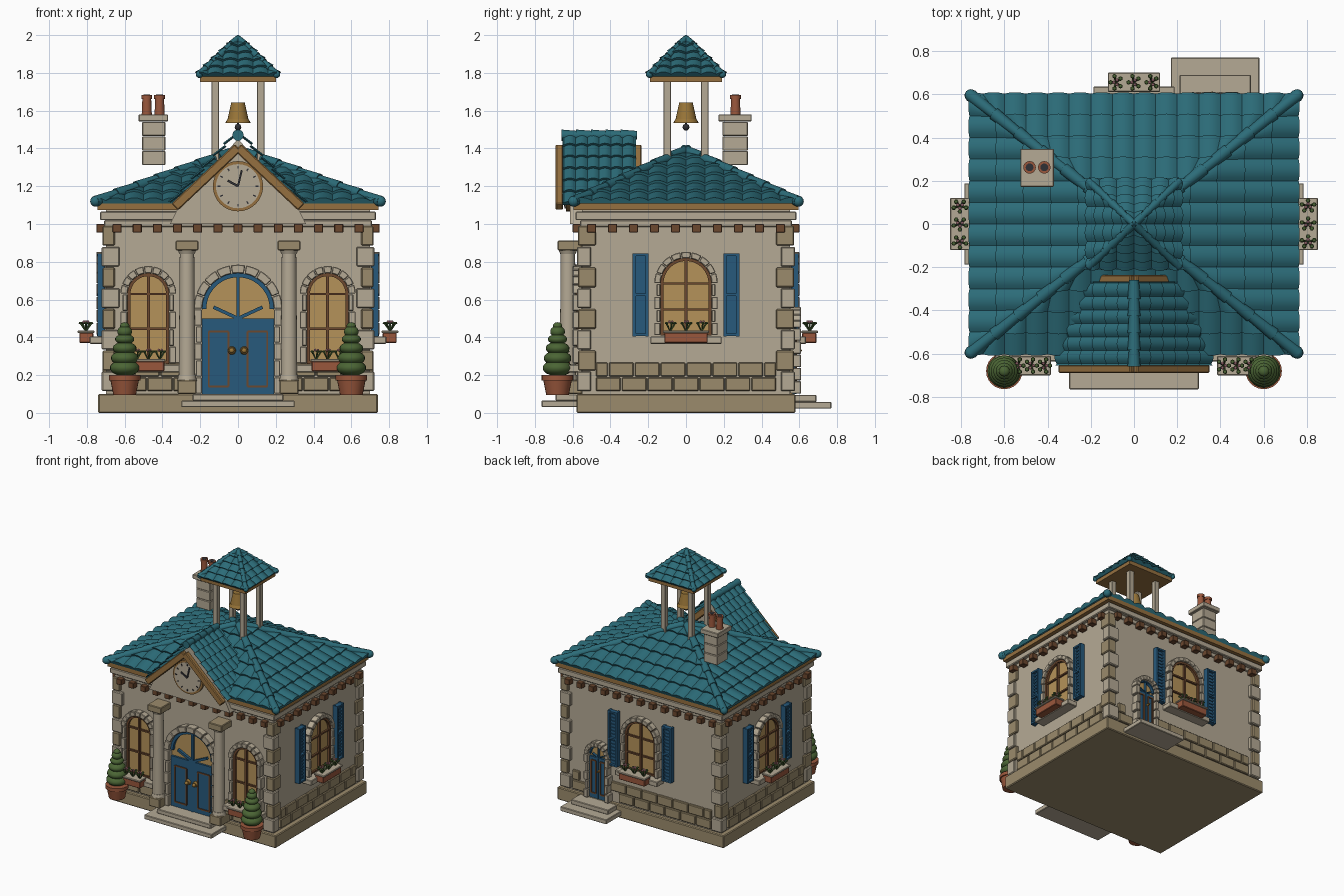
import bpy, bmesh, math
from mathutils import Matrix, Vector

if "Cube" in bpy.data.objects:
    bpy.data.objects.remove(bpy.data.objects["Cube"])

def mat(name, r, g, b):
    m = bpy.data.materials.new(name)
    m.diffuse_color = (r, g, b, 1)
    m.use_nodes = True
    m.node_tree.nodes["Principled BSDF"].inputs["Base Color"].default_value = m.diffuse_color
    return m

STONE, DARK = mat("stone", .46, .40, .30), mat("dark_stone", .33, .26, .15)
TEAL, BLUE = mat("teal_tile", .025, .15, .19), mat("blue_paint", .02, .10, .20)
WOOD, BROWN = mat("wood", .30, .16, .05), mat("dark_wood", .15, .065, .028)
GLASS, CLAY = mat("warm_glass", .46, .29, .10), mat("terracotta", .32, .095, .045)
GREEN, PINK = mat("leaf", .07, .13, .035), mat("petal", .6, .25, .3)
BRASS, BLACK = mat("brass", .32, .18, .04), mat("iron", .03, .03, .035)
I4 = Matrix.Identity(4)

class Part:
    """Collects primitives, then becomes one object."""
    def __init__(self, M=I4):
        self.bm, self.M = bmesh.new(), M

    def box(self, x0, x1, y0, y1, z0, z1):
        S = Matrix.Diagonal((x1 - x0, y1 - y0, z1 - z0, 1))
        T = Matrix.Translation(((x0 + x1) / 2, (y0 + y1) / 2, (z0 + z1) / 2))
        bmesh.ops.create_cube(self.bm, size=1, matrix=self.M @ T @ S)

    def cone(self, p, q, r0, r1, n=16):
        p, q = Vector(p), Vector(q)
        R = (q - p).to_track_quat('Z', 'Y').to_matrix().to_4x4()
        bmesh.ops.create_cone(self.bm, cap_ends=True, segments=n, radius1=r0, radius2=r1,
                              depth=(q - p).length, matrix=self.M @ Matrix.Translation((p + q) / 2) @ R)

    def ball(self, c, r, sz=1, n=14):
        bmesh.ops.create_uvsphere(self.bm, u_segments=n, v_segments=n // 2 + 1, radius=r,
                                  matrix=self.M @ Matrix.Translation(c) @ Matrix.Diagonal((1, 1, sz, 1)))

    def prism(self, pts, y0, y1):
        a, b = ([self.bm.verts.new(self.M @ Vector((u, y, z))) for u, z in pts] for y in (y0, y1))
        self.bm.faces.new(a)
        self.bm.faces.new(b)
        for i in range(len(pts)):
            j = (i + 1) % len(pts)
            self.bm.faces.new((a[i], a[j], b[j], b[i]))

    def bar(self, p, q, w, y0, y1):
        (x0, z0), (x1, z1) = p, q
        L = math.hypot(x1 - x0, z1 - z0)
        nx, nz = -(z1 - z0) / L * w / 2, (x1 - x0) / L * w / 2
        self.prism([(x0 + nx, z0 + nz), (x1 + nx, z1 + nz), (x1 - nx, z1 - nz), (x0 - nx, z0 - nz)], y0, y1)

    def tiles(self, a, b, ta, tb, rows, w, amp=.016, lift=.018):
        """Stepped rows of barrel tiles on the sloping face a-b (eave), ta-tb (top)."""
        a, b, ta, tb = map(Vector, (a, b, ta, tb))
        e = (b - a).normalized()
        L, l1, r1 = (b - a).length, (ta - a).dot(e), (tb - a).dot(e)
        s = ta - a - e * l1
        n = e.cross(s).normalized()
        us = [L / 2 + k * w / 6 for k in range(-int(L / w * 3) - 2, int(L / w * 3) + 3)]
        for i in range(rows):
            def line(t, off):
                out = []
                for u in us:
                    u = min(max(u, l1 * t), L + (r1 - L) * t)
                    f = ((u - L / 2) / w) % 1
                    h = 0 if off == 0 else off + amp * (1 - (2 * f - 1) ** 2)
                    out.append((u, self.bm.verts.new(a + e * u + s * t + n * h)))
                return out
            rings = [line(i / rows, 0), line(i / rows, lift), line((i + 1) / rows, .004)]
            for lo, hi in zip(rings, rings[1:]):
                for k in range(len(us) - 1):
                    if lo[k + 1][0] - lo[k][0] > 1e-5:
                        self.bm.faces.new((lo[k][1], lo[k + 1][1], hi[k + 1][1], hi[k][1]))

    def caps(self, p, q, r, n):
        p, q = Vector(p), Vector(q)
        for i in range(n):
            self.cone(p.lerp(q, i / n), p.lerp(q, (i + 1.15) / n), r, r * .75, 12)

    def done(self, name, m, smooth=False, bevel=0, fix=True):
        if fix:
            bmesh.ops.recalc_face_normals(self.bm, faces=self.bm.faces)
        me = bpy.data.meshes.new(name)
        self.bm.to_mesh(me)
        me.materials.append(m)
        ob = bpy.data.objects.new(name, me)
        bpy.context.collection.objects.link(ob)
        if smooth:
            me.shade_smooth()
            me.set_sharp_from_angle(angle=.7)
        if bevel:
            md = ob.modifiers.new("soft_edges", 'BEVEL')
            md.width, md.segments = bevel, 1

def arch(u, z0, zc, r, n=16):
    return [(u - r, z0), (u + r, z0)] + [(u + r * math.cos(math.pi * i / n), zc + r * math.sin(math.pi * i / n)) for i in range(n + 1)]

def ring(P, u, zc, r0, r1, y0, y1, n, gap=0, a1=math.pi):
    for i in range(n):
        t = [a1 * (i + gap) / n + (a1 * (1 - 2 * gap) / n) * k / 2 for k in range(3)]
        P.prism([(u + r1 * math.cos(x), zc + r1 * math.sin(x)) for x in t] +
                [(u + r0 * math.cos(x), zc + r0 * math.sin(x)) for x in reversed(t)], y0, y1)

def wall(deg, off):
    return Matrix.Rotation(math.radians(deg), 4, 'Z') @ Matrix.Scale(-1, 4, (0, 1, 0)) @ Matrix.Translation((0, off, 0))

WALLS = {"front": wall(0, .55), "right": wall(90, .70), "back": wall(180, .55), "left": wall(270, .70)}

def surround(n, M, u, z0, zc, r0, r1, d, stones):
    P = Part(M)
    ring(P, u, zc, r0, r1, 0, d, 9, .03)
    h = (zc - z0) / stones
    for i in range(stones):
        k = .012 * (i % 2)
        for s in (-1, 1):
            x = sorted((u + s * r0, u + s * (r1 - k)))
            P.box(x[0], x[1], 0, d, z0 + h * i + .002, z0 + h * (i + 1) - .002)
    P.done(n + "_stone_surround", STONE, bevel=.004)

def window(n, M, u, z0, zc, r0, r1, shutters):
    surround(n, M, u, z0, zc, r0, r1, .05, 4)
    P = Part(M); P.prism(arch(u, z0, zc, r0), 0, .014); P.done(n + "_glass", GLASS)
    P = Part(M)
    ring(P, u, zc, r0 - .016, r0, .01, .034, 10)
    for x in (-r0 + .008, 0, r0 - .008):
        P.box(u + x - .008, u + x + .008, .01, .032, z0, zc + (r0 - .01 if x == 0 else 0))
    for z in (z0 + .008, z0 + (zc - z0) * .5, zc):
        P.box(u - r0, u + r0, .01, .028, z - .006, z + .006)
    P.done(n + "_wood_frame", BROWN)
    P = Part(M)
    P.box(u - r1 - .02, u + r1 + .02, 0, .085, z0 - .045, z0 - .005)
    w = .115 if shutters else .085
    P.box(u - w - .006, u + w + .006, .06, .15, z0 + .012, z0 + .026)
    P.done(n + "_sill", STONE, bevel=.004)
    P = Part(M); P.box(u - w, u + w, .065, .14, z0 - .04, z0 + .014); P.done(n + "_flower_box", CLAY, bevel=.004)
    L, F = Part(M), Part(M)
    for x in (-w * .72, 0, w * .72):
        c = Vector((u + x, .105, z0 + .02))
        for k in range(5):
            a = k * 1.257
            tip = c + Vector((.025 * math.cos(a), .03 * math.sin(a), .045))
            L.cone(c, tip, .003, .006, 5)
            L.ball(tip, .011, .6, 6)
        for k in range(3):
            F.ball(c + Vector((.01 * math.cos(k * 2.1), .012 * math.sin(k * 2.1), .052)), .008, 1, 6)
    L.done(n + "_leaves", GREEN); F.done(n + "_blossoms", PINK)
    if shutters:
        P = Part(M)
        for s in (-1, 1):
            c = u + s * .24
            P.box(c - .036, c + .036, .005, .025, z0, z0 + .43)
            for e in (-.034, .034):
                P.box(c + e - .008, c + e + .008, .005, .045, z0 - .005, z0 + .435)
            for i in range(17):
                t = .028 if i % 8 else .042
                P.box(c - .034, c + .034, .015, t + .004, z0 + i * .0265 - .004, z0 + i * .0265 + .009)
        P.done(n + "_shutters", BLUE)

def door(n, M, u, zc, r0, r1, leaves):
    surround(n, M, u, .10, zc, r0, r1, .06, 5)
    k = r0 / .19
    zf = zc - .05 * k
    P = Part(M); P.prism(arch(u, .10, zc, r0), 0, .014); P.done(n + "_fanlight", GLASS)
    P = Part(M)
    P.box(u - r0, u + r0, .005, .03, .10, zf)
    ring(P, u, zc, r0 - .022 * k, r0, .01, .036, 12)
    for s in (-1, 1):
        P.bar((u, zf), (u + s * .13 * k, zf + .06 * k), .018 * k, .01, .034)
    P.box(u - .008 * k, u + .008 * k, .01, .036, .10, zc + r0 - .01)
    P.done(n + "_leaf", BLUE)
    F = Part(M)
    for s in (-1, 1):
        a, b = sorted((u + s * .05 * k, u + s * .155 * k))
        for x in (a, b):
            F.box(x - .005, x + .005, .02, .037, .14, zf - .07 * k)
        for z in (.14, zf - .07 * k):
            F.box(a, b, .02, .037, z - .005, z + .005)
    F.done(n + "_panel_trim", BROWN)
    K = Part(M)
    for s in ((-1, 1) if leaves == 2 else (1,)):
        c = (u + s * .033 * k, .03, .33)
        K.cone(c, (c[0], .052, .33), .022 * k, .018 * k)
        K.ball((c[0], .058, .33), .014 * k)
    K.done(n + "_knobs", BRASS, True)

# plinth, walls and steps
P = Part(); P.box(-.74, .74, -.58, .58, 0, .10); P.done("plinth", DARK, bevel=.006)
P = Part(); P.box(-.70, .70, -.55, .55, .09, 1.08); P.done("walls", STONE)
P = Part()
P.box(-.30, .30, -.765, -.57, .03, .065); P.box(-.24, .24, -.69, -.57, .065, .10)
P.box(.17, .58, .57, .77, .022, .058); P.box(.21, .54, .57, .69, .058, .095)
P.done("entrance_steps", STONE, bevel=.004)

# stone courses and roof brackets per wall
B, K = [Part() for _ in range(2)]
for n, M in WALLS.items():
    B.M = K.M = M
    half = .62 if n in ("front", "back") else .48
    cnt = round(2 * half / .137)
    w = 2 * half / cnt
    for row in (0, 1):
        for i in range(cnt + row):
            a = max(-half, -half + (i - row / 2) * w)
            b = min(half, -half + (i + 1 - row / 2) * w)
            if (n == "front" and a < .2 and b > -.2) or (n == "back" and a < -.30 and b > -.45):
                continue
            B.box(a + .003, b - .003, -.01, .018, .115 + row * .078, .188 + row * .078)
    m = 13 if half > .5 else 10
    for i in range(m):
        x = -half - .02 + (2 * half + .04) * i / (m - 1)
        K.box(x - .024, x + .024, 0, .05, .955, 1.0)
B.done("base_stone_course", DARK, bevel=.005)
K.done("eave_brackets", BROWN, bevel=.003)

# corner quoins
Q = [Part(), Part()]
for sx in (-1, 1):
    for sy in (-1, 1):
        for i in range(8):
            lx, ly = ((.095, .075), (.07, .10))[i % 2]
            o = .004 * (i % 2)
            x = sorted((sx * (.722 - lx), sx * (.722 - o)))
            y = sorted((sy * (.577 - ly), sy * (.577 - o)))
            Q[i % 2].box(*x, *y, .115 + i * .11, .219 + i * .11)
Q[0].done("quoins_light", STONE, bevel=.006); Q[1].done("quoins_dark", DARK, bevel=.006)

# cornice and eaves
P = Part(); P.box(-.71, .71, -.56, .56, .985, 1.02); P.box(-.73, .73, -.585, .585, 1.02, 1.065)
P.done("cornice", STONE, bevel=.005)
P = Part(); P.box(-.745, .745, -.595, .595, 1.075, 1.108); P.done("eave_board", WOOD)

# hipped roofs: main and belfry
def hip_roof(n, hx, hy, z0, z1, rows, w, r):
    c = [(-hx, -hy, z0), (hx, -hy, z0), (hx, hy, z0), (-hx, hy, z0)]
    top = (0, 0, z1)
    P, C = Part(), Part()
    for i in range(4):
        P.tiles(c[i], c[(i + 1) % 4], top, top, rows, w)
        p = Vector(c[i]) + Vector((0, 0, .012))
        C.caps(p, Vector(top) + Vector((0, 0, .012)), r, rows + 1)
        C.ball(p, r * .95)
    P.done(n + "_tiles", TEAL, True, fix=False); C.done(n + "_hip_caps", TEAL, True)

hip_roof("main_roof", .755, .595, 1.108, 1.38, 6, .1, .03)
hip_roof("belfry_roof", .205, .193, 1.78, 1.972, 5, .08, .02)

# front gable with tiles, bargeboards and clock
P = Part()
for s in (1, -1):
    y = (-.655, -.265)
    a, b = ((s * .345, y[0], 1.10), (s * .345, y[1], 1.10))
    ta, tb = ((0, y[0], 1.468), (0, y[1], 1.468))
    P.tiles(*((a, b, ta, tb) if s == 1 else (b, a, tb, ta)), 6, .062, .013)
P.done("gable_tiles", TEAL, True, fix=False)
P = Part(); P.caps((0, -.66, 1.47), (0, -.27, 1.47), .03, 5); P.done("gable_ridge_caps", TEAL, True)
P = Part(); P.prism([(-.36, 1.0), (.36, 1.0), (.30, 1.12), (0, 1.45), (-.30, 1.12)], -.615, -.30)
P.done("gable_wall", STONE)
P = Part()
for y0, y1 in ((-.69, -.65), (-.275, -.235)):
    for s in (-1, 1):
        P.bar((0, 1.405), (s * .335, 1.09), .05, y0, y1)
P.done("bargeboards", WOOD, bevel=.006)
P = Part(); P.cone((0, -.60, 1.2), (0, -.635, 1.2), .133, .133, 32); P.done("clock_rim", WOOD, True)
P = Part(); P.cone((0, -.60, 1.2), (0, -.642, 1.2), .117, .117, 32); P.done("clock_face", STONE, True)
P = Part()
for i in range(12):
    a = i * math.pi / 6
    P.bar((.093 * math.cos(a), 1.2 + .093 * math.sin(a)), (.108 * math.cos(a), 1.2 + .108 * math.sin(a)), .007, -.646, -.64)
P.bar((0, 1.2), (.02, 1.285), .01, -.65, -.64); P.bar((0, 1.2), (-.055, 1.23), .012, -.65, -.64)
P.done("clock_hands", BLACK)

# belfry posts, plate and bell
P = Part()
for x in (-.12, .12):
    for y in (-.1, .1):
        P.box(x - .02, x + .02, y - .02, y + .02, 1.29, 1.76)
P.done("belfry_posts", STONE, bevel=.003)
P = Part(); P.box(-.2, .2, -.19, .19, 1.752, 1.782); P.done("belfry_plate", WOOD)
P = Part(); P.cone((0, 0, 1.555), (0, 0, 1.642), .055, .036, 24); P.cone((0, 0, 1.535), (0, 0, 1.556), .067, .056, 24)
P.done("bell", BRASS, True)
P = Part(); P.ball((0, 0, 1.513), .018); P.cone((0, 0, 1.51), (0, 0, 1.56), .005, .005, 8); P.done("bell_clapper", BLACK, True)

# chimney
P = Part()
for i in range(3):
    P.box(-.508, -.385, .192, .328, 1.312 + i * .077, 1.387 + i * .077)
P.box(-.526, -.37, .172, .348, 1.543, 1.58)
P.done("chimney", STONE, bevel=.004)
P = Part()
for x in (-.483, -.415):
    P.cone((x, .262, 1.575), (x, .262, 1.67), .027, .023); P.cone((x, .262, 1.663), (x, .262, 1.683), .029, .029)
P.done("chimney_pots", CLAY, True)
P = Part()
for x in (-.483, -.415):
    P.cone((x, .262, 1.68), (x, .262, 1.6845), .018, .018)
P.done("chimney_flues", BLACK)

# windows and doors
for s, n in ((-1, "left"), (1, "right")):
    window("front_" + n + "_window", WALLS["front"], s * .475, .26, .63, .11, .148, False)
for n in ("left", "right", "back"):
    window(n + "_side_window", WALLS[n], 0, .41, .685, .135, .168, True)
door("front_door", WALLS["front"], 0, .55, .19, .235, 2)
door("back_door", WALLS["back"], -.375, .45, .075, .11, 1)

# porch columns and clipped trees
C, B, T, G = [Part() for _ in range(4)]
for s in (-1, 1):
    x = s * .27
    C.cone((x, -.625, .17), (x, -.625, .87), .044, .038, 20)
    C.cone((x, -.625, .17), (x, -.625, .20), .052, .046, 20); C.cone((x, -.625, .84), (x, -.625, .865), .04, .05, 20)
    B.box(x - .05, x + .05, -.68, -.55, .10, .175); B.box(x - .06, x + .06, -.68, -.55, .86, .912)
    x = s * .6
    T.cone((x, -.68, .095), (x, -.68, .175), .06, .076, 24); T.cone((x, -.68, .172), (x, -.68, .20), .084, .084, 24)
    for r, z in ((.079, .238), (.073, .29), (.063, .342), (.051, .39), (.039, .43), (.025, .46)):
        G.ball((x, -.68, z), r, .55 if r > .04 else .8, 20)
C.done("porch_columns", STONE, True); B.done("column_blocks", DARK, bevel=.005)
T.done("tree_pots", CLAY, True); G.done("clipped_trees", GREEN, True)
